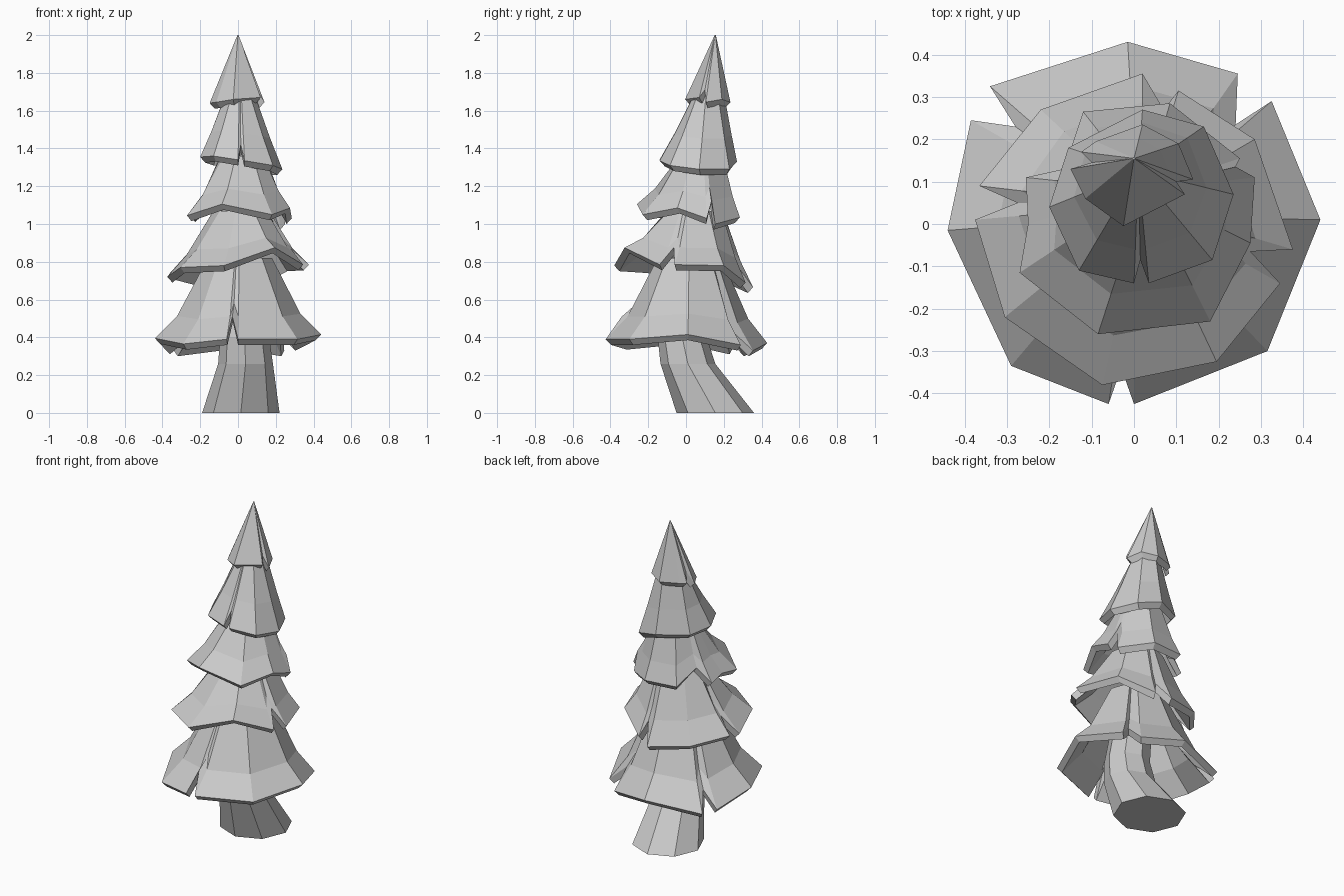
import bpy, bmesh
from math import cos, sin, pi
from mathutils import Vector


def loft(name, rings):
    """Skin a stack of equal-length rings and cap both ends."""
    bm = bmesh.new()
    loops = [[bm.verts.new(p) for p in ring] for ring in rings]
    n = len(loops[0])
    for a, b in zip(loops, loops[1:]):
        for i in range(n):
            j = (i + 1) % n
            bm.faces.new((a[i], a[j], b[j], b[i]))
    bm.faces.new(loops[0])
    bm.faces.new(loops[-1])
    bmesh.ops.recalc_face_normals(bm, faces=bm.faces)
    mesh = bpy.data.meshes.new(name)
    bm.to_mesh(mesh)
    bm.free()
    obj = bpy.data.objects.new(name, mesh)
    bpy.context.collection.objects.link(obj)
    return obj


def skirt(name, centre, radius, sag, rim):
    """Hollow branch tier: flared from a top ring down to a ragged rim."""
    c = Vector(centre)
    top, mid, edge, lip, in_mid, in_top = [], [], [], [], [], []
    for p in rim:
        e = Vector(p)
        out = Vector((e.x - c.x, e.y - c.y, 0)).normalized()
        t = c + out * radius
        m = t.lerp(e, 0.58) - Vector((0, 0, sag))
        down = Vector((0, 0, -0.03))
        top.append(t)
        mid.append(m)
        edge.append(e)
        lip.append(e - out * 0.028 + down)
        in_mid.append(m - out * 0.03 + down)
        in_top.append(c + out * max(radius - 0.03, 0.002) + down * 1.5)
    return loft(name, [top, mid, edge, lip, in_mid, in_top])


# Bent, tapering octagonal trunk
trunk = [(0.015, 0.155, 0, 0.205), (0.04, 0.01, 0.26, 0.145),
         (0.035, -0.02, 0.4, 0.13), (0.02, 0.02, 0.72, 0.11)]
loft("trunk", [[(x + r * cos(i * pi / 4), y + r * sin(i * pi / 4), z)
                for i in range(8)] for x, y, z, r in trunk])

# Branch tiers, bottom to top (rim points run clockwise; raised points are slits)
skirt("bottom_tier", (0.01, 0.02, 0.82), 0.17, 0.06, [
    (0.44, 0.01, 0.415), (0.315, -0.30, 0.39), (0, -0.425, 0.39),
    (-0.03, -0.34, 0.51), (-0.06, -0.425, 0.39), (-0.29, -0.335, 0.365),
    (-0.44, -0.015, 0.395), (-0.385, 0.245, 0.34), (-0.28, 0.23, 0.43),
    (-0.34, 0.325, 0.33), (-0.015, 0.43, 0.37), (0.245, 0.355, 0.33),
    (0.24, 0.235, 0.44), (0.325, 0.29, 0.36)])

skirt("lower_tier", (0.02, 0.045, 1.07), 0.15, 0.03, [
    (0.375, -0.06, 0.785), (0.285, 0.2, 0.78), (0.105, 0.315, 0.69),
    (0.07, 0.27, 0.78), (0.02, 0.355, 0.665), (-0.22, 0.27, 0.70),
    (-0.365, 0.09, 0.735), (-0.275, 0.05, 0.82), (-0.375, 0.01, 0.72),
    (-0.305, -0.22, 0.77), (-0.075, -0.38, 0.78), (0.195, -0.325, 0.875),
    (0.345, -0.14, 0.785), (0.275, -0.065, 0.875)])

skirt("middle_tier", (0.025, 0.08, 1.36), 0.12, 0.025, [
    (0.275, -0.045, 1.085), (0.285, 0.11, 1.03), (0.24, 0.135, 1.12),
    (0.25, 0.155, 1.00), (0.085, 0.285, 1.035), (-0.12, 0.265, 1.04),
    (-0.165, 0.13, 1.12), (-0.255, 0.11, 1.04), (-0.25, 0.0, 1.06),
    (-0.27, -0.115, 1.045), (-0.085, -0.26, 1.105), (0.18, -0.23, 1.05)])

skirt("upper_tier", (0.01, 0.125, 1.7), 0.075, 0.01, [
    (0.235, 0.07, 1.29), (0.165, 0.23, 1.29), (0.02, 0.27, 1.33),
    (-0.155, 0.18, 1.34), (-0.2, 0.04, 1.355), (-0.13, -0.11, 1.36),
    (0, -0.14, 1.34), (0.015, -0.085, 1.42), (0.035, -0.14, 1.335),
    (0.185, -0.085, 1.31)])

skirt("top_tier", (0.0, 0.155, 2.0), 0.003, 0.0, [
    (0.14, 0.105, 1.645), (0.105, 0.19, 1.66), (0.02, 0.235, 1.645),
    (-0.09, 0.195, 1.65), (-0.125, 0.17, 1.65), (-0.1, 0.145, 1.71),
    (-0.15, 0.13, 1.64), (-0.115, 0.06, 1.645), (-0.025, -0.005, 1.66),
    (0.12, 0.07, 1.67), (0.1, 0.1, 1.71)])
